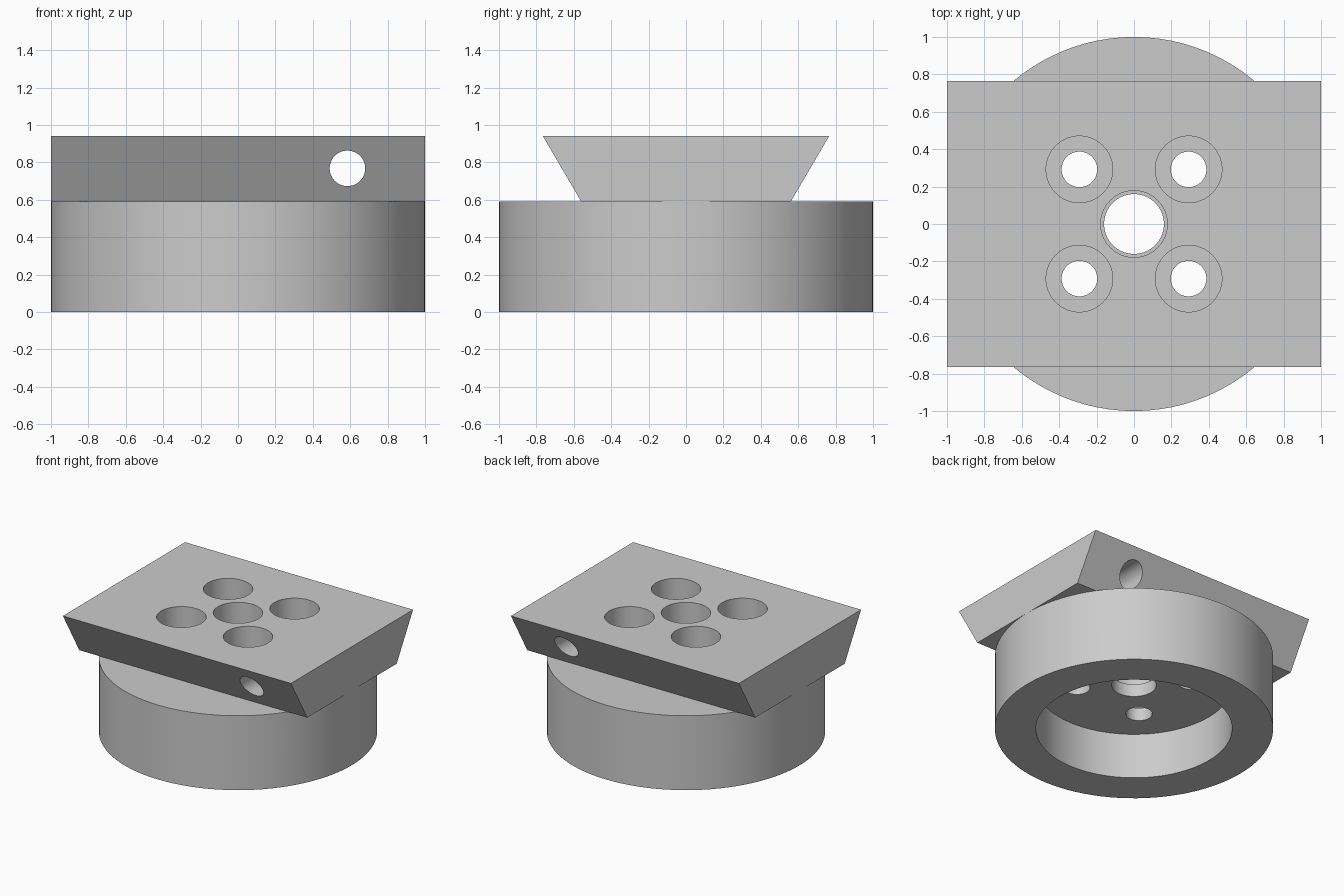
import bpy
import bmesh
from math import radians

default = bpy.data.objects.get("Cube")
if default:
    bpy.data.objects.remove(default, do_unlink=True)

BASE_TOP, TOP = 0.59, 0.94
RECESS_TOP, STEP = 0.36, 0.46

grey = bpy.data.materials.new("light_grey")
grey.use_nodes = True
colour = (0.6, 0.6, 0.6, 1)
grey.diffuse_color = colour
grey.node_tree.nodes["Principled BSDF"].inputs["Base Color"].default_value = colour


def cylinder(name, radius, z0, z1, x=0, y=0, sides=64):
    bpy.ops.mesh.primitive_cylinder_add(
        vertices=sides, radius=radius, depth=z1 - z0, location=(x, y, (z0 + z1) / 2))
    obj = bpy.context.object
    obj.name = name
    return obj


def prism_along_x(name, profile, half_length):
    bm = bmesh.new()
    face = bm.faces.new([bm.verts.new((-half_length, y, z)) for y, z in profile])
    extruded = bmesh.ops.extrude_face_region(bm, geom=[face])["geom"]
    verts = [v for v in extruded if isinstance(v, bmesh.types.BMVert)]
    bmesh.ops.translate(bm, verts=verts, vec=(2 * half_length, 0, 0))
    bmesh.ops.recalc_face_normals(bm, faces=bm.faces)
    mesh = bpy.data.meshes.new(name)
    bm.to_mesh(mesh)
    bm.free()
    obj = bpy.data.objects.new(name, mesh)
    bpy.context.collection.objects.link(obj)
    return obj


def combine(body, tool, operation):
    tool.hide_render = True
    mod = body.modifiers.new(operation.lower(), "BOOLEAN")
    mod.operation, mod.solver, mod.object = operation, "EXACT", tool
    bpy.context.view_layer.objects.active = body
    bpy.ops.object.modifier_apply(modifier=mod.name)
    bpy.data.objects.remove(tool, do_unlink=True)


# Round base fused with the dovetail block
body = cylinder("dovetail_mount", 1, 0, BASE_TOP, sides=96)
dovetail = prism_along_x("dovetail_block", [
    (-0.56, BASE_TOP), (0.56, BASE_TOP), (0.765, TOP), (-0.765, TOP)], 1)
combine(body, dovetail, "UNION")

# Wide recess in the underside
combine(body, cylinder("recess_cutter", 0.705, -0.1, RECESS_TOP, sides=96), "DIFFERENCE")

# Stepped centre bore and four counterbored screw holes
holes = [(0, 0, 0.16)] + [(x, y, 0.095) for x in (-0.292, 0.292) for y in (-0.292, 0.292)]
for x, y, radius in holes:
    combine(body, cylinder("bore_cutter", radius, 0.2, 1.1, x, y), "DIFFERENCE")
    combine(body, cylinder("counterbore_cutter", 0.178, STEP, 1.1, x, y), "DIFFERENCE")

# Cross hole from front to back
cross = cylinder("cross_hole_cutter", 0.095, -1, 1)
cross.location = (0.585, 0, 0.768)
cross.rotation_euler.x = radians(90)
bpy.context.view_layer.update()
combine(body, cross, "DIFFERENCE")

# Finish: one colour, smooth curves with sharp edges
body.data.materials.clear()
body.data.materials.append(grey)
for polygon in body.data.polygons:
    polygon.material_index = 0
bpy.ops.object.select_all(action="DESELECT")
body.select_set(True)
bpy.context.view_layer.objects.active = body
bpy.ops.object.shade_smooth_by_angle(angle=radians(30))
